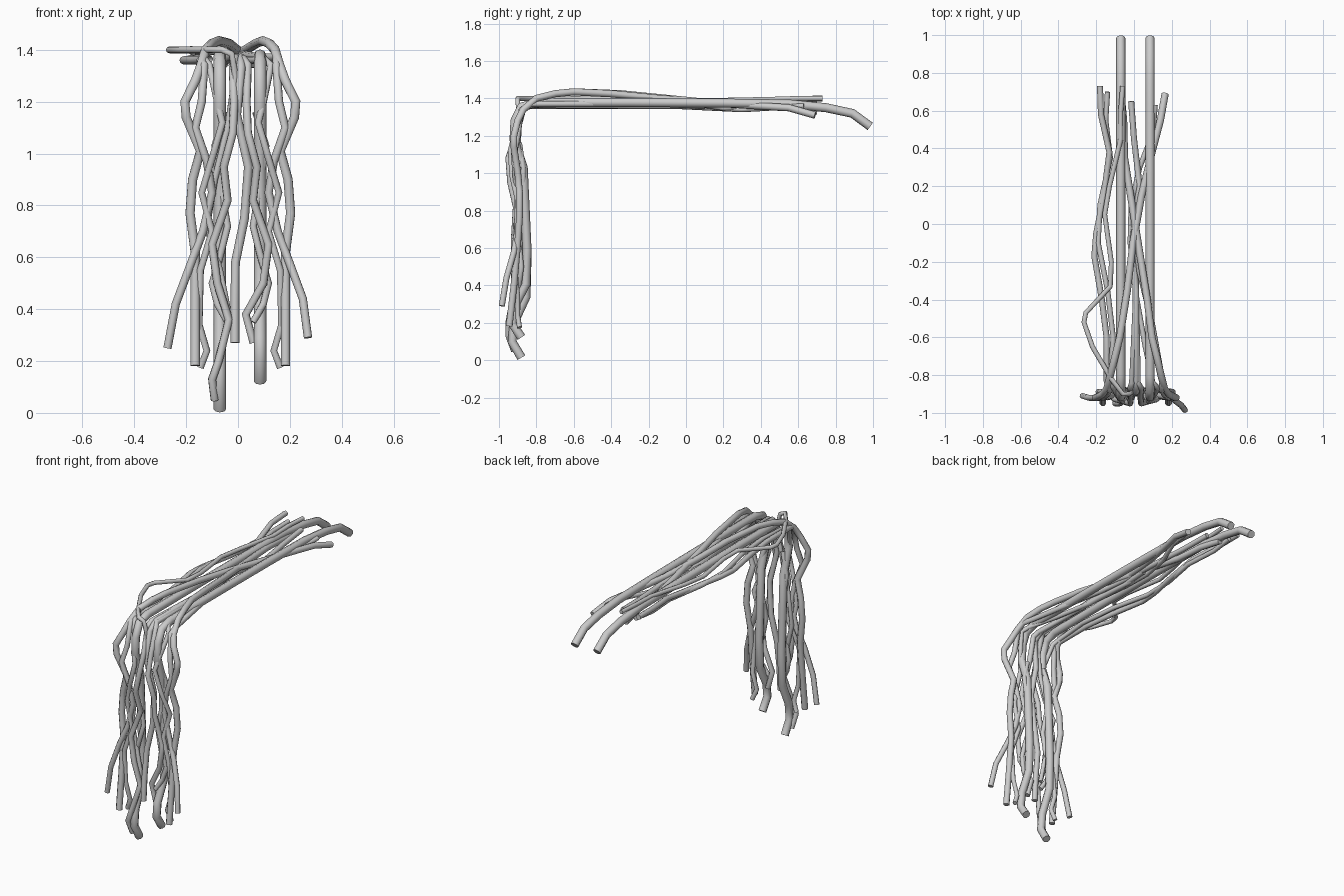
import bpy

CX = 0.009  # mirror line of the hanging bundle


def mirror(pts):
    return [(2 * CX - x, y, z) for x, y, z in pts]


def strand(name, radius, pts):
    """Eight-sided capped tube through the points."""
    cu = bpy.data.curves.new(name, 'CURVE')
    cu.dimensions = '3D'
    cu.bevel_depth = radius
    cu.bevel_resolution = 2
    cu.use_fill_caps = True
    sp = cu.splines.new('POLY')
    sp.points.add(len(pts) - 1)
    for p, co in zip(sp.points, pts):
        p.co = (*co, 1)
    sp.use_smooth = True
    ob = bpy.data.objects.new(name, cu)
    bpy.context.collection.objects.link(ob)
    return ob


# Thick straight vines: (y, z) profile, lower end shortened on the right one
thick = [(0.985, 1.25), (0.89, 1.32), (0.75, 1.35), (0.55, 1.37), (0.2, 1.375),
         (-0.3, 1.378), (-0.8, 1.378), (-0.88, 1.355), (-0.915, 1.28), (-0.92, 1.18),
         (-0.87, 1.03), (-0.86, 0.8), (-0.85, 0.55), (-0.855, 0.34),
         (-0.92, 0.2), (-0.93, 0.1), (-0.88, 0.014)]
for name, x, lift in (("thick_vine_left", -0.07, 0), ("thick_vine_right", 0.085, 0.11)):
    strand(name, 0.024, [(x, y, z + lift * max(0, 1 - z / 0.9)) for y, z in thick])

# Arched vines that rise over the edge and drop down the outside
outer_drop = [(-0.125, -0.8, 1.40), (-0.143, -0.87, 1.34), (-0.165, -0.9, 1.28),
              (-0.205, -0.92, 1.2), (-0.2, -0.92, 1.14), (-0.145, -0.9, 1.01),
              (-0.175, -0.89, 0.9), (-0.185, -0.89, 0.77), (-0.165, -0.9, 0.62),
              (-0.165, -0.92, 0.4), (-0.165, -0.945, 0.182)]
strand("arched_vine_left", 0.019,
       [(0.165, 0.69, 1.31), (0.14, 0.55, 1.35), (0.095, 0.38, 1.36), (0.04, 0.15, 1.375),
        (-0.005, -0.1, 1.4), (-0.035, -0.35, 1.425), (-0.075, -0.6, 1.435),
        (-0.1, -0.7, 1.425)] + outer_drop)
strand("arched_vine_right", 0.019,
       [(-0.07, 0.7, 1.33), (-0.055, 0.55, 1.35), (-0.05, 0.35, 1.36), (-0.01, 0.1, 1.38),
        (0.03, -0.15, 1.4), (0.07, -0.4, 1.425), (0.095, -0.6, 1.435),
        (0.12, -0.7, 1.425)] + mirror(outer_drop))

# Flared vines with ends kicking outwards
flare = [(-0.13, -0.88, 1.34), (-0.14, -0.9, 1.2), (-0.165, -0.92, 1.1),
         (-0.12, -0.91, 0.97), (-0.1, -0.9, 0.85), (-0.135, -0.9, 0.7),
         (-0.18, -0.92, 0.58)]
strand("flared_vine_left", 0.016,
       [(-0.18, 0.73, 1.4), (-0.175, 0.58, 1.395), (-0.13, 0.38, 1.37), (-0.16, 0.15, 1.36),
        (-0.2, -0.05, 1.36), (-0.21, -0.17, 1.36), (-0.17, -0.4, 1.36),
        (-0.145, -0.6, 1.36), (-0.145, -0.83, 1.36)] + flare
       + [(-0.24, -0.92, 0.42), (-0.272, -0.91, 0.25)])
strand("flared_vine_right", 0.016,
       [(-0.015, 0.65, 1.37), (0.0, 0.45, 1.36), (0.03, 0.2, 1.35), (0.0, 0.0, 1.38),
        (0.03, -0.25, 1.38), (0.09, -0.5, 1.37), (0.15, -0.83, 1.37)] + mirror(flare)
       + [(0.25, -0.96, 0.44), (0.27, -0.985, 0.29)])

# Thin wavy vines between the outer and thick ones
wave = [(-0.11, -0.87, 1.34), (-0.08, -0.92, 1.2), (-0.06, -0.94, 1.12), (-0.1, -0.93, 0.98),
        (-0.14, -0.9, 0.85), (-0.1, -0.91, 0.7), (-0.145, -0.92, 0.55),
        (-0.15, -0.9, 0.34), (-0.12, -0.9, 0.24), (-0.145, -0.89, 0.175)]
strand("wavy_vine_left", 0.014,
       [(-0.14, 0.7, 1.37), (-0.15, 0.55, 1.36), (-0.125, 0.35, 1.35), (-0.18, 0.1, 1.36),
        (-0.19, -0.1, 1.365), (-0.14, -0.35, 1.37), (-0.11, -0.6, 1.365),
        (-0.13, -0.84, 1.365)] + wave)
strand("wavy_vine_right", 0.014,
       [(0.112, 0.63, 1.36), (0.1, 0.48, 1.35), (0.03, 0.3, 1.34), (-0.015, 0.1, 1.35),
        (-0.02, -0.1, 1.36), (0.015, -0.4, 1.36), (0.06, -0.65, 1.36),
        (0.1, -0.84, 1.365)] + mirror(wave))

# Inner pair weaving across the thick vines
weave = [(-0.02, -0.87, 1.34), (-0.015, -0.91, 1.2), (-0.02, -0.95, 1.08), (-0.055, -0.94, 0.95),
         (-0.04, -0.91, 0.82), (-0.1, -0.92, 0.65), (-0.08, -0.92, 0.5)]
strand("inner_vine_left", 0.016,
       [(0.01, -0.4, 1.37), (-0.01, -0.84, 1.37)] + weave
       + [(-0.035, -0.92, 0.36), (-0.075, -0.95, 0.2), (-0.1, -0.95, 0.13), (-0.09, -0.92, 0.05)])
strand("inner_vine_right", 0.016,
       [(-0.01, 0.0, 1.36), (0.01, -0.3, 1.36), (0.02, -0.84, 1.365)] + mirror(weave)
       + [(0.03, -0.9, 0.38), (0.06, -0.9, 0.27)])

# Short squiggles hanging behind the front vines
squiggle = [(-0.05, -0.89, 1.16), (-0.09, -0.87, 1.03), (-0.07, -0.87, 0.9), (-0.04, -0.88, 0.72),
            (-0.07, -0.89, 0.6), (-0.1, -0.88, 0.5), (-0.08, -0.89, 0.42), (-0.04, -0.9, 0.35)]
strand("squiggle_left", 0.014, squiggle)
strand("squiggle_right", 0.014, mirror(squiggle))

# Middle vine
strand("middle_vine", 0.017,
       [(0.01, 0.1, 1.36), (-0.01, -0.1, 1.365), (0.01, -0.35, 1.37), (0.01, -0.83, 1.37),
        (0.012, -0.89, 1.33), (-0.005, -0.9, 1.15), (0.04, -0.89, 0.95), (0.025, -0.88, 0.75),
        (-0.01, -0.89, 0.58), (-0.012, -0.91, 0.42), (-0.012, -0.92, 0.27)])

# Stray loop swinging out to the side on top
strand("stray_vine", 0.013,
       [(-0.06, 0.73, 1.4), (-0.07, 0.6, 1.4), (-0.07, 0.45, 1.395), (-0.13, 0.2, 1.39),
        (-0.155, 0.05, 1.39), (-0.12, -0.2, 1.395), (-0.125, -0.33, 1.4), (-0.255, -0.47, 1.4),
        (-0.265, -0.52, 1.4), (-0.22, -0.65, 1.4), (-0.12, -0.82, 1.4), (-0.06, -0.9, 1.4),
        (-0.025, -0.9, 1.385), (-0.01, -0.89, 1.3), (-0.04, -0.9, 1.1), (-0.09, -0.89, 0.9),
        (-0.12, -0.88, 0.72), (-0.07, -0.9, 0.55), (-0.04, -0.9, 0.4)])
